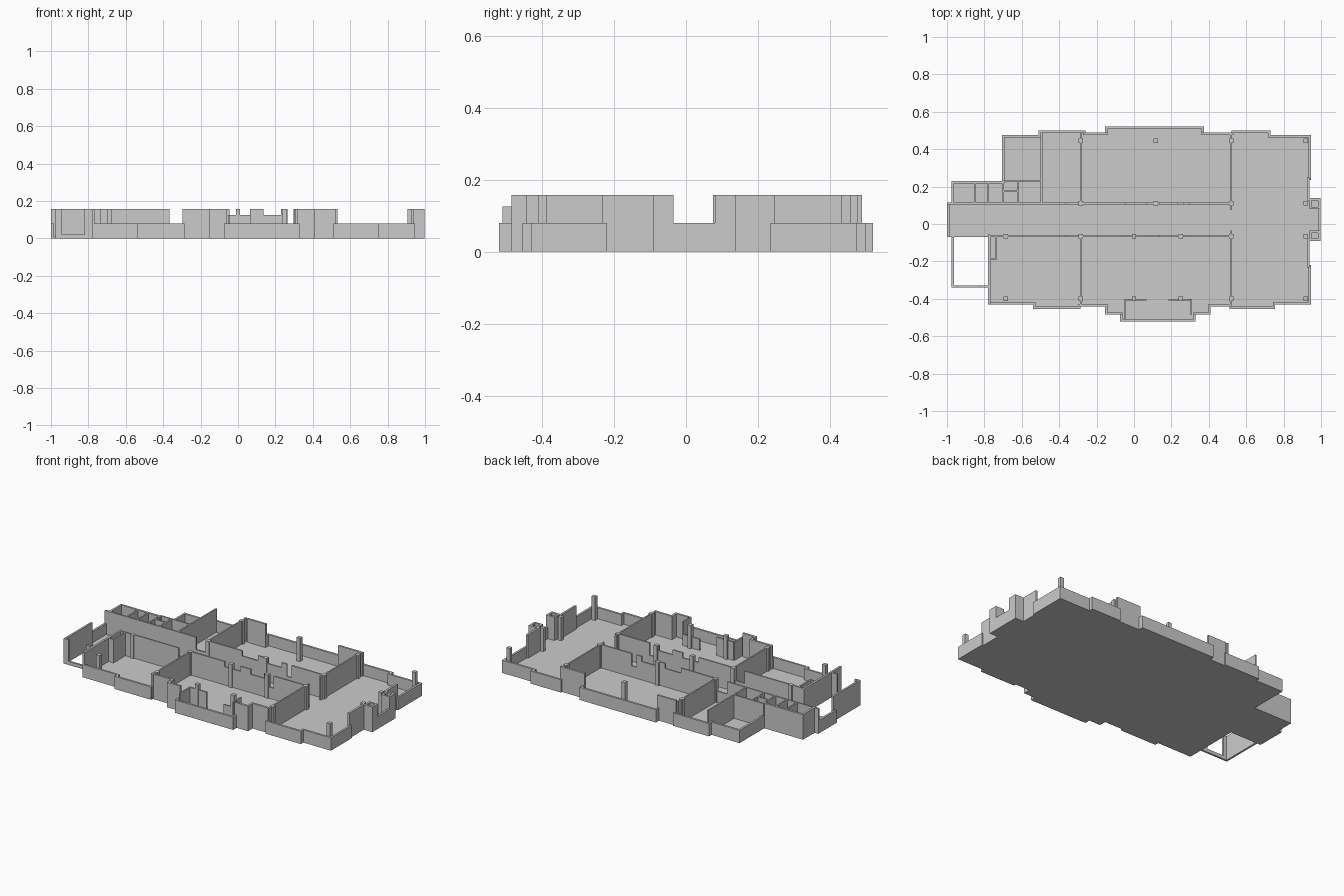
import bpy, bmesh
from mathutils import Vector

if "Cube" in bpy.data.objects:
    bpy.data.objects.remove(bpy.data.objects["Cube"])

L, H, M = 0.08, 0.157, 0.125      # low, full and middle wall heights
FLOOR = 0.01
T, P = 0.013, 0.009               # outer wall / partition thickness


def make_object(name, bm):
    bmesh.ops.recalc_face_normals(bm, faces=bm.faces)
    me = bpy.data.meshes.new(name)
    bm.to_mesh(me)
    bm.free()
    ob = bpy.data.objects.new(name, me)
    bpy.context.collection.objects.link(ob)
    return ob


def add_box(bm, x0, x1, y0, y1, z0, z1):
    vs = bmesh.ops.create_cube(bm, size=1)["verts"]
    for v in vs:
        v.co = ((x0 + x1) / 2 + v.co.x * (x1 - x0),
                (y0 + y1) / 2 + v.co.y * (y1 - y0),
                (z0 + z1) / 2 + v.co.z * (z1 - z0))


# Building outline, counter-clockwise; height belongs to the wall that starts there
outline = [
    (-.78, -.43, L), (-.54, -.43, L), (-.54, -.455, L), (-.285, -.455, L),
    (-.285, -.44, H), (-.155, -.44, H), (-.155, -.485, H), (-.075, -.485, L),
    (-.075, -.52, L), (.33, -.52, L), (.33, -.485, H), (.41, -.485, H),
    (.41, -.44, H), (.51, -.44, L), (.51, -.455, L), (.755, -.455, L),
    (.755, -.43, L), (.947, -.43, L), (.947, -.22, L), (.938, -.22, H),
    (.938, -.09, H), (.997, -.09, H), (.997, -.035, L), (.997, .08, H),
    (.997, .138, H), (.938, .138, H), (.938, .235, L), (.947, .235, L),
    (.947, .475, L), (.73, .475, L), (.73, .5, L), (.52, .5, L),
    (.52, .49, H), (.375, .49, L), (.375, .52, L), (-.155, .52, L),
    (-.155, .49, H), (-.26, .49, L), (-.26, .5, L), (-.51, .5, L),
    (-.51, .475, L), (-.705, .475, L), (-.705, .23, H), (-.975, .23, H),
    (-.975, .115, H), (-1, .115, L), (-1, -.07, 0), (-.78, -.07, H),
]

# Floor slab
bm = bmesh.new()
face = bm.faces.new([bm.verts.new((x, y, 0)) for x, y, _ in outline])
ext = bmesh.ops.extrude_face_region(bm, geom=[face])
for g in ext["geom"]:
    if isinstance(g, bmesh.types.BMVert):
        g.co.z = FLOOR
make_object("floor_slab", bm)

# Outer walls, thickened inwards, lengthened at inside corners
bm = bmesh.new()
pts = [Vector((x, y)) for x, y, _ in outline]
n = len(pts)
for i in range(n):
    h = outline[i][2]
    if not h:
        continue
    a, b = pts[i], pts[(i + 1) % n]
    d = (b - a).normalized()
    before = (a - pts[i - 1]).normalized()
    after = (pts[(i + 2) % n] - b).normalized()
    p = a - d * T if before.cross(d) < -.5 else a
    q = b + d * T if d.cross(after) < -.5 else b
    r = q + Vector((-d.y, d.x)) * T
    xs, ys = (p.x, q.x, r.x), (p.y, q.y, r.y)
    add_box(bm, min(xs), max(xs), min(ys), max(ys), 0, h)
make_object("outer_walls", bm)

# Partitions
bm = bmesh.new()


def wall_x(y, x0, x1, h, z0=0.0):
    add_box(bm, x0, x1, y - P / 2, y + P / 2, z0, h)


def wall_y(x, y0, y1, h, z0=0.0):
    add_box(bm, x - P / 2, x + P / 2, y0, y1, z0, h)


# corridor walls with lowered stretches
for y in (-.065, .11):
    for x0, x1, h in ((-.295, -.045, H), (-.365, -.295, L), (-.045, .065, M),
                      (.065, .135, H), (.135, .23, M), (.23, .265, H),
                      (.265, .297, L), (.297, .52, H)):
        wall_x(y, x0, x1, h)
wall_x(-.065, -.78, -.365, H)
wall_x(.11, -.975, -.365, H)
wall_y(-.44, -.065, .11, .015)
# cross walls
for x in (-.285, .517):
    wall_y(x, -.445, -.065, H)
    wall_y(x, .11, .49, H)
wall_y(.517, -.065, -.035, H)
wall_y(.517, .075, .11, H)
wall_y(-.495, .11, .49, H)
# small west rooms
wall_x(.232, -.705, -.495, H)
wall_x(.175, -.70, -.625, H)
for x in (-.85, -.78, -.70, -.622):
    wall_y(x, .11, .23, H)
wall_y(-.737, -.185, -.065, H)
wall_x(-.185, -.775, -.733, H)
# entrance vestibule
wall_y(-.05, -.51, -.405, M)
wall_y(.305, -.485, -.405, H)
wall_x(-.405, -.05, .068, M)
wall_x(-.405, .185, .305, L)
make_object("partitions", bm)

# East chimney boxes (closing sides)
bm = bmesh.new()
for y0, y1 in ((-.09, -.035), (.08, .138)):
    add_box(bm, .938, .95, y0, y1, 0, H)
    add_box(bm, .938, .997, y0, y0 + .012, 0, H)
    add_box(bm, .938, .997, y1 - .012, y1, 0, H)
make_object("chimney_boxes", bm)

# West yard enclosure with an open front above a sill
bm = bmesh.new()
add_box(bm, -.975, -.963, -.34, -.07, 0, H)
add_box(bm, -.975, -.78, -.34, -.328, 0, .022)
add_box(bm, -.975, -.94, -.34, -.328, 0, H)
add_box(bm, -.82, -.767, -.34, -.328, 0, H)
make_object("yard_walls", bm)

# Square columns
bm = bmesh.new()
rows = {.445: (-.285, .115, .52, .917), .112: (-.285, .115, .52, .917),
        -.066: (-.685, -.285, 0, .25, .52, .917),
        -.4: (-.685, -.285, 0, .25, .52, .917)}
for y, xs in rows.items():
    for x in xs:
        add_box(bm, x - .012, x + .012, y - .012, y + .012, 0, H)
make_object("columns", bm)
